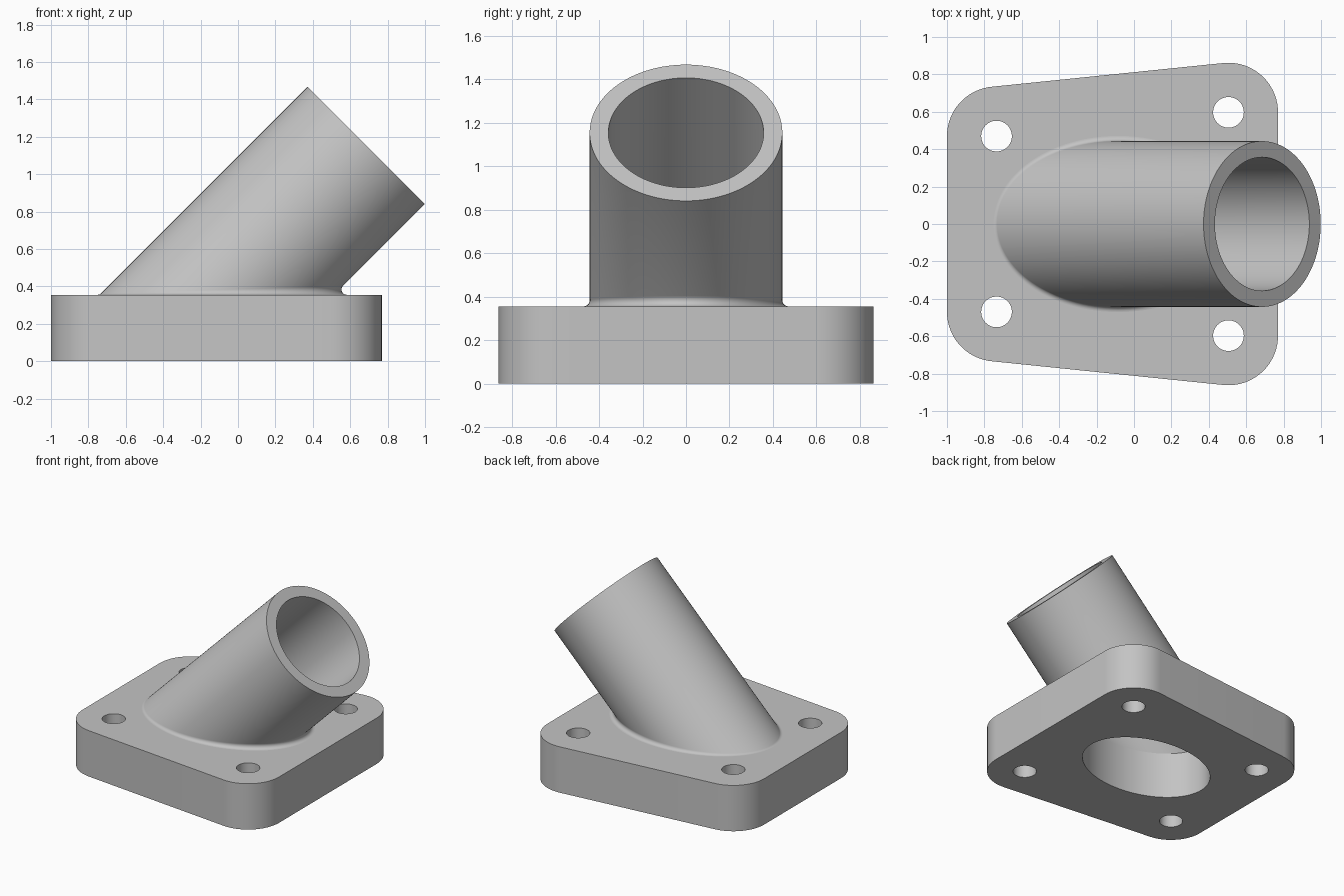
import bpy, bmesh
from math import sin, cos, tau, pi, atan2, radians, sqrt
from mathutils import Vector

if "Cube" in bpy.data.objects:
    bpy.data.objects.remove(bpy.data.objects["Cube"], do_unlink=True)

HEIGHT = 0.355              # flange thickness
OUTER, INNER = 0.443, 0.357  # pipe radii
FILLET = 0.028
CORNER, BOLT = 0.265, 0.082  # corner and bolt hole radii
SEGS, ARC = 128, 8
wide, narrow = Vector((0.505, 0.597)), Vector((-0.735, 0.47))

# Pipe frame: axis leans 45 degrees toward +x
end = Vector((0.685, 0, 1.153))
axis = Vector((1, 0, 1)).normalized()
side = Vector((1, 0, -1)).normalized()
up = Vector((0, 0, 1))
foot_x = end.x - (end.z - HEIGHT)

metal = bpy.data.materials.new("grey metal")
metal.use_nodes = True
metal.diffuse_color = (0.55, 0.55, 0.55, 1)
metal.node_tree.nodes["Principled BSDF"].inputs["Base Color"].default_value = metal.diffuse_color


def finish(name, bm):
    """Turn a bmesh into a shaded object."""
    bmesh.ops.recalc_face_normals(bm, faces=bm.faces)
    mesh = bpy.data.meshes.new(name)
    bm.to_mesh(mesh)
    bm.free()
    mesh.materials.clear()
    mesh.materials.append(metal)
    obj = bpy.data.objects.new(name, mesh)
    bpy.context.collection.objects.link(obj)
    bpy.ops.object.select_all(action='DESELECT')
    obj.select_set(True)
    bpy.context.view_layer.objects.active = obj
    bpy.ops.object.shade_smooth_by_angle(angle=radians(30))


def arc(center, rx, ry, start=0, stop=tau, n=48, closed=True):
    steps = n if closed else n - 1
    return [(center[0] + rx * cos(start + (stop - start) * i / steps),
             center[1] + ry * sin(start + (stop - start) * i / steps)) for i in range(n)]


# Flange: tapered rounded outline with bolt holes and an oval port
slant = pi / 2 + atan2(wide.y - narrow.y, wide.x - narrow.x)
half = (arc(wide, CORNER, CORNER, 0, slant, 20, False)
        + arc(narrow, CORNER, CORNER, slant, pi, 20, False))
loops = [half + [(x, -y) for x, y in reversed(half)]]
for c in (wide, narrow):
    for s in (1, -1):
        loops.append(arc((c.x, s * c.y), BOLT, BOLT))
loops.append(arc((foot_x, 0), INNER * sqrt(2), INNER, n=SEGS))

outline = bpy.data.curves.new("flange_outline", 'CURVE')
outline.dimensions = '2D'
outline.fill_mode = 'BOTH'
outline.extrude = HEIGHT / 2
for pts in loops:
    spline = outline.splines.new('POLY')
    spline.points.add(len(pts) - 1)
    for p, (x, y) in zip(spline.points, pts):
        p.co = (x, y, 0, 1)
    spline.use_cyclic_u = True
helper = bpy.data.objects.new("flange_outline", outline)
bpy.context.collection.objects.link(helper)
solid = bpy.data.meshes.new_from_object(
    helper.evaluated_get(bpy.context.evaluated_depsgraph_get()))
bm = bmesh.new()
bm.from_mesh(solid)
bpy.data.objects.remove(helper, do_unlink=True)
bmesh.ops.remove_doubles(bm, verts=bm.verts, dist=0.0001)
bmesh.ops.translate(bm, verts=bm.verts, vec=(0, 0, HEIGHT / 2))
finish("flange", bm)


# Angled pipe: bore, end rim, outer wall and rolling-ball fillet at the foot
def at_height(radial, radius, z):
    """Point at the given radius from the pipe axis and height z."""
    p = end + radial * radius
    return p + axis * ((z - p.z) / axis.z)


def section(radial):
    ball = at_height(radial, OUTER + FILLET, HEIGHT + FILLET)
    pts = [at_height(radial, INNER, HEIGHT), end + radial * INNER, end + radial * OUTER]
    sweep = radial.angle(up)
    for i in range(ARC + 1):
        t = i / ARC
        d = (radial * sin((1 - t) * sweep) + up * sin(t * sweep)) / sin(sweep)
        pts.append(ball - d * FILLET)
    return pts


bm = bmesh.new()
rows = []
for i in range(SEGS):
    a = tau * i / SEGS
    radial = side * cos(a) + Vector((0, 1, 0)) * sin(a)
    rows.append([bm.verts.new(p) for p in section(radial)])
for i, row in enumerate(rows):
    nxt = rows[(i + 1) % SEGS]
    for j in range(len(row) - 1):
        bm.faces.new((row[j], nxt[j], nxt[j + 1], row[j + 1]))
finish("angled_pipe", bm)
